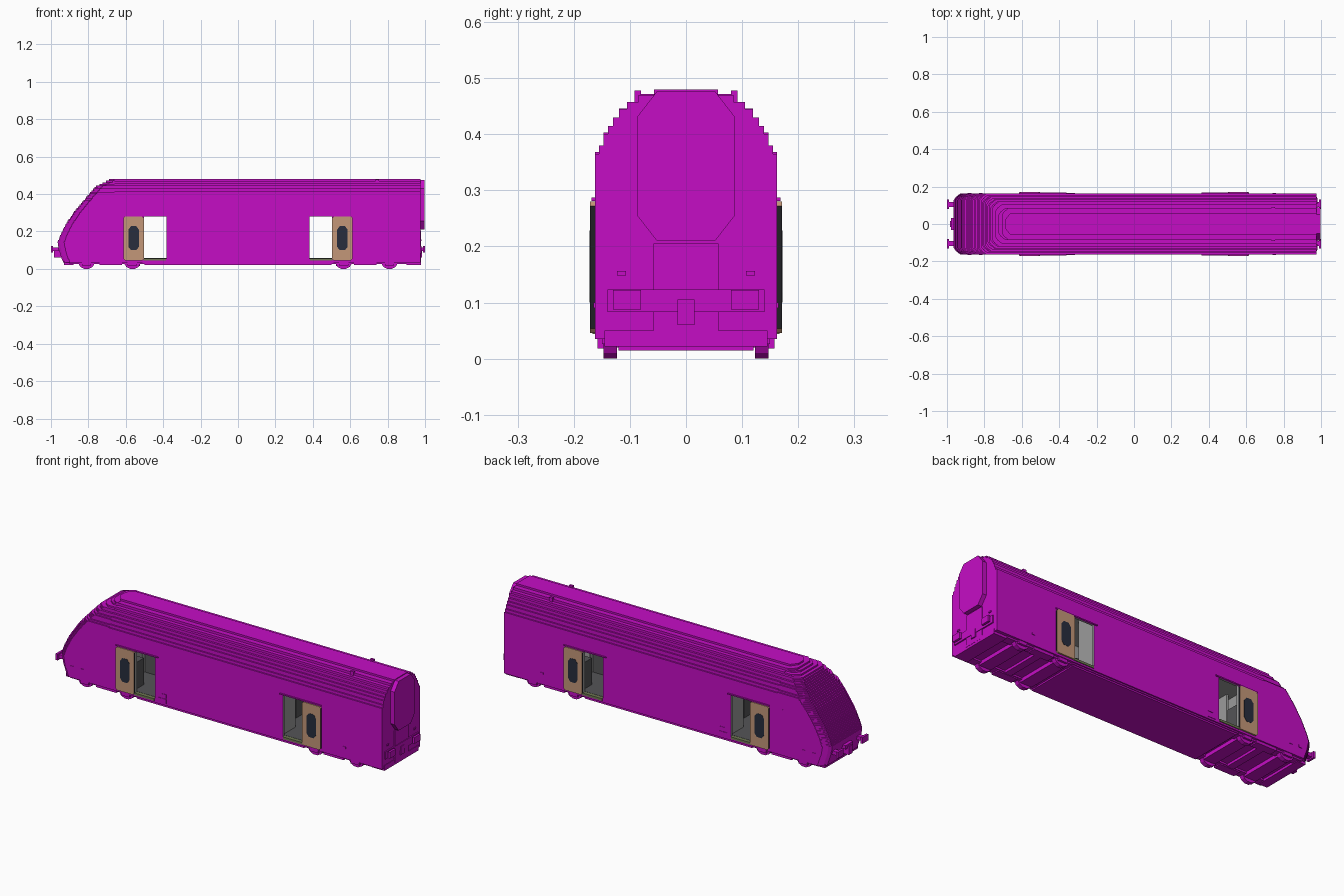
import bpy, bmesh, math

old = bpy.data.objects.get("Cube")
if old:
    bpy.data.objects.remove(old, do_unlink=True)


def material(name, rgb):
    m = bpy.data.materials.new(name)
    m.use_nodes = True
    m.diffuse_color = (*rgb, 1)
    m.node_tree.nodes["Principled BSDF"].inputs["Base Color"].default_value = (*rgb, 1)
    return m


MAGENTA = material("magenta", (0.56, 0.004, 0.56))
TAN = material("tan", (0.55, 0.31, 0.19))
GLASS = material("dark glass", (0.021, 0.027, 0.048))
BLACK = material("near black", (0.014, 0.014, 0.018))
LIGHT = material("light grey", (0.33, 0.33, 0.33))
DARK = material("dark grey", (0.09, 0.09, 0.095))
OLIVE = material("olive grey", (0.16, 0.19, 0.09))


def finish(name, bm, *mats):
    bmesh.ops.recalc_face_normals(bm, faces=bm.faces[:])
    me = bpy.data.meshes.new(name)
    bm.to_mesh(me)
    bm.free()
    for m in mats:
        me.materials.append(m)
    ob = bpy.data.objects.new(name, me)
    bpy.context.collection.objects.link(ob)
    return ob


def add_prism(bm, pts, axis, a, b):
    """Extrude a 2D outline from a to b along axis; the outline uses the other two axes in order."""
    def at(p, t):
        co = list(p)
        co.insert(axis, t)
        return bm.verts.new(co)
    lo, hi = [at(p, a) for p in pts], [at(p, b) for p in pts]
    bm.faces.new(lo)
    cap = bm.faces.new(hi)
    for i in range(len(pts)):
        j = (i + 1) % len(pts)
        bm.faces.new((lo[i], lo[j], hi[j], hi[i]))
    return cap


def add_box(bm, x0, x1, y0, y1, z0, z1):
    add_prism(bm, [(x0, y0), (x1, y0), (x1, y1), (x0, y1)], 2, z0, z1)


def boxes(name, mat, items, mx=False, my=False):
    """Several boxes in one object, repeated across x and y when asked."""
    bm = bmesh.new()
    for x0, x1, y0, y1, z0, z1 in items:
        for sx in ((1, -1) if mx else (1,)):
            for sy in ((1, -1) if my else (1,)):
                add_box(bm, *sorted((x0 * sx, x1 * sx)), *sorted((y0 * sy, y1 * sy)), z0, z1)
    return finish(name, bm, mat)


def octagon(cx, cy, hx, hy, kx, ky):
    return [(cx + x, cy + y) for x, y in (
        (-hx + kx, -hy), (hx - kx, -hy), (hx, -hy + ky), (hx, hy - ky),
        (hx - kx, hy), (-hx + kx, hy), (-hx, hy - ky), (-hx, -hy + ky))]


# Stepped cross-section: top height and half width of each tier
TIERS = [(0.365, 0.1625), (0.38, 0.155), (0.40, 0.147), (0.415, 0.139), (0.43, 0.13),
         (0.445, 0.119), (0.457, 0.105), (0.47, 0.085), (0.48, 0.057)]
half, z = [], 0.035
for top, w in TIERS:
    half += [(w, z), (w, top)]
    z = top
bm = bmesh.new()
add_prism(bm, half + [(-y, z) for y, z in reversed(half)], 0, -0.66, 0.975)
body = finish("body_shell", bm, MAGENTA)

# Hollow saloon and through doorways
cutters = [boxes("saloon_cutter", LIGHT, [(-0.64, 0.94, -0.148, 0.148, 0.05, 0.36)]),
           boxes("doorway_cutter", LIGHT, [(0.382, 0.502, -0.2, 0.2, 0.055, 0.283)], mx=True)]
for c in cutters:
    c.hide_render = True
    mod = body.modifiers.new(c.name, "BOOLEAN")
    mod.operation, mod.solver, mod.object = "DIFFERENCE", "EXACT", c
    mod.material_mode = "TRANSFER"
cut_mesh = bpy.data.meshes.new_from_object(body.evaluated_get(bpy.context.evaluated_depsgraph_get()))
body.modifiers.clear()
body.data = cut_mesh
for c in cutters:
    bpy.data.objects.remove(c, do_unlink=True)

# Stepped nose built from thin layers that follow a sloping outline
NOSE = [(0.035, -0.935), (0.09, -0.955), (0.14, -0.965), (0.18, -0.95), (0.24, -0.92),
        (0.31, -0.872), (0.39, -0.805), (0.44, -0.762), (0.48, -0.68)]


def nose_x(z):
    for (z0, x0), (z1, x1) in zip(NOSE, NOSE[1:]):
        if z <= z1:
            return x0 + (x1 - x0) * (z - z0) / (z1 - z0)
    return NOSE[-1][1]


bm = bmesh.new()
N = 52
for i in range(N):
    z0, z1 = (0.035 + 0.445 * k / N for k in (i, i + 1))
    zm = (z0 + z1) / 2
    w = next(w for top, w in TIERS if zm <= top)
    f = nose_x(zm)
    side = [(f, w - 0.035), (f + 0.012, w - 0.018), (min(f + 0.035, -0.662), w), (-0.66, w)]
    add_prism(bm, side + [(x, -y) for x, y in reversed(side)], 2, z0, z1)
finish("nose", bm, MAGENTA)

# Gangway with a recessed panel
bm = bmesh.new()
cap = add_prism(bm, octagon(0, 0.343, 0.087, 0.133, 0.035, 0.045), 0, 0.96, 0.998)
bmesh.ops.inset_individual(bm, faces=[cap], thickness=0.021, depth=-0.008)
finish("gangway", bm, MAGENTA)

# Sliding doors with dark edges and elongated eight-sided windows
doors, windows = bmesh.new(), bmesh.new()
for sx in (-1, 1):
    for sy in (-1, 1):
        add_prism(doors, octagon(sx * 0.558, 0.163, 0.055, 0.117, 0.008, 0.008), 1, sy * 0.162, sy * 0.171)
        add_prism(windows, octagon(sx * 0.558, 0.164, 0.028, 0.064, 0.014, 0.018), 1, sy * 0.170, sy * 0.172)
door_ob = finish("sliding_doors", doors, TAN, BLACK)
for p in door_ob.data.polygons:
    if abs(p.normal.x) > 0.9:
        p.material_index = 1
finish("door_windows", windows, GLASS)
boxes("door_rails", MAGENTA, [(0.362, 0.615, 0.16, 0.168, 0.281, 0.287)], True, True)
boxes("door_sills", OLIVE, [(0.385, 0.505, 0.135, 0.167, 0.044, 0.056)], True, True)

# Saloon interior: partitions with an aisle, floor and seats
boxes("partitions", LIGHT, [(0.362, 0.372, 0.04, 0.148, 0.05, 0.36),
                            (0.60, 0.61, 0.04, 0.148, 0.05, 0.36)], True, True)
boxes("floor", DARK, [(-0.63, 0.93, -0.147, 0.147, 0.049, 0.057)])
seats = []
for x in (0.06, 0.16, 0.26):
    seats += [(x, x + 0.055, 0.045, 0.14, 0.057, 0.12), (x + 0.04, x + 0.055, 0.045, 0.14, 0.12, 0.22)]
boxes("seats", DARK, seats, True, True)
boxes("vestibule_cabinets", DARK, [(0.52, 0.598, 0.06, 0.147, 0.057, 0.2)], True, True)

# Underframe and bogies
boxes("underfloor", MAGENTA, [(-0.50, 0.50, -0.15, 0.15, 0.02, 0.04),
                              (-0.51, 0.51, -0.155, 0.155, 0.028, 0.04)])
boxes("bogie_frames", MAGENTA, [(0.49, 0.90, 0.105, 0.15, 0.026, 0.04),
                                (0.62, 0.74, 0.11, 0.155, 0.02, 0.036)], True, True)
boxes("bogie_cross_beams", MAGENTA, [(x - 0.035, x + 0.035, -0.12, 0.12, 0.015, 0.04)
                                     for x in (0.56, 0.81)]
      + [(0.66, 0.70, -0.12, 0.12, 0.022, 0.04)], True)
bm = bmesh.new()
for x in (-0.81, -0.565, 0.565, 0.81):
    for s in (-1, 1):
        add_prism(bm, [(x + 0.046 * math.cos(a), 0.043 + 0.046 * math.sin(a))
                       for a in (math.radians(22.5 + 30 * k - 7.5) for k in range(12))],
                  1, s * 0.123, s * 0.147)
for v in bm.verts:
    v.co.z = max(v.co.z, 0)
finish("wheels", bm, MAGENTA)
boxes("axle_boxes", MAGENTA, [(x - 0.025, x + 0.025, 0.14, 0.158, 0.018, 0.04) for x in (0.565, 0.81)],
      True, True)

# Buffers and couplers at both ends
buffers = [(0.94, 0.988, 0.092, 0.118, 0.095, 0.115), (0.988, 1.0, 0.08, 0.13, 0.088, 0.122)]
boxes("buffers", MAGENTA, buffers, True, True)
boxes("couplers", MAGENTA, [(0.92, 0.985, -0.015, 0.015, 0.06, 0.105),
                            (0.92, 0.978, -0.032, 0.032, 0.095, 0.115)], True)

# Rear end panels and lamps
boxes("rear_panels", MAGENTA, [(0.97, 0.979, -0.058, 0.058, 0.035, 0.205),
                               (0.97, 0.982, -0.14, 0.14, 0.083, 0.123),
                               (0.90, 0.978, -0.145, 0.145, 0.022, 0.05)])
boxes("rear_lamps", MAGENTA, [(0.97, 0.98, 0.107, 0.123, 0.148, 0.156)], my=True)
boxes("nose_skirt", MAGENTA, [(-0.93, -0.88, -0.14, 0.14, 0.022, 0.04)])

# Small side steps and roof fittings
boxes("side_fittings", MAGENTA, [(-0.36, -0.315, 0.16, 0.165, 0.045, 0.07),
                                 (-0.345, -0.315, 0.16, 0.165, 0.075, 0.095),
                                 (-0.89, -0.87, 0.16, 0.165, 0.085, 0.10),
                                 (-0.83, -0.81, 0.16, 0.165, 0.085, 0.10),
                                 (0.74, 0.76, 0.16, 0.165, 0.09, 0.10)], my=True)
boxes("roof_fittings", MAGENTA, [(0.735, 0.755, 0.08, 0.092, 0.455, 0.478)], my=True)
